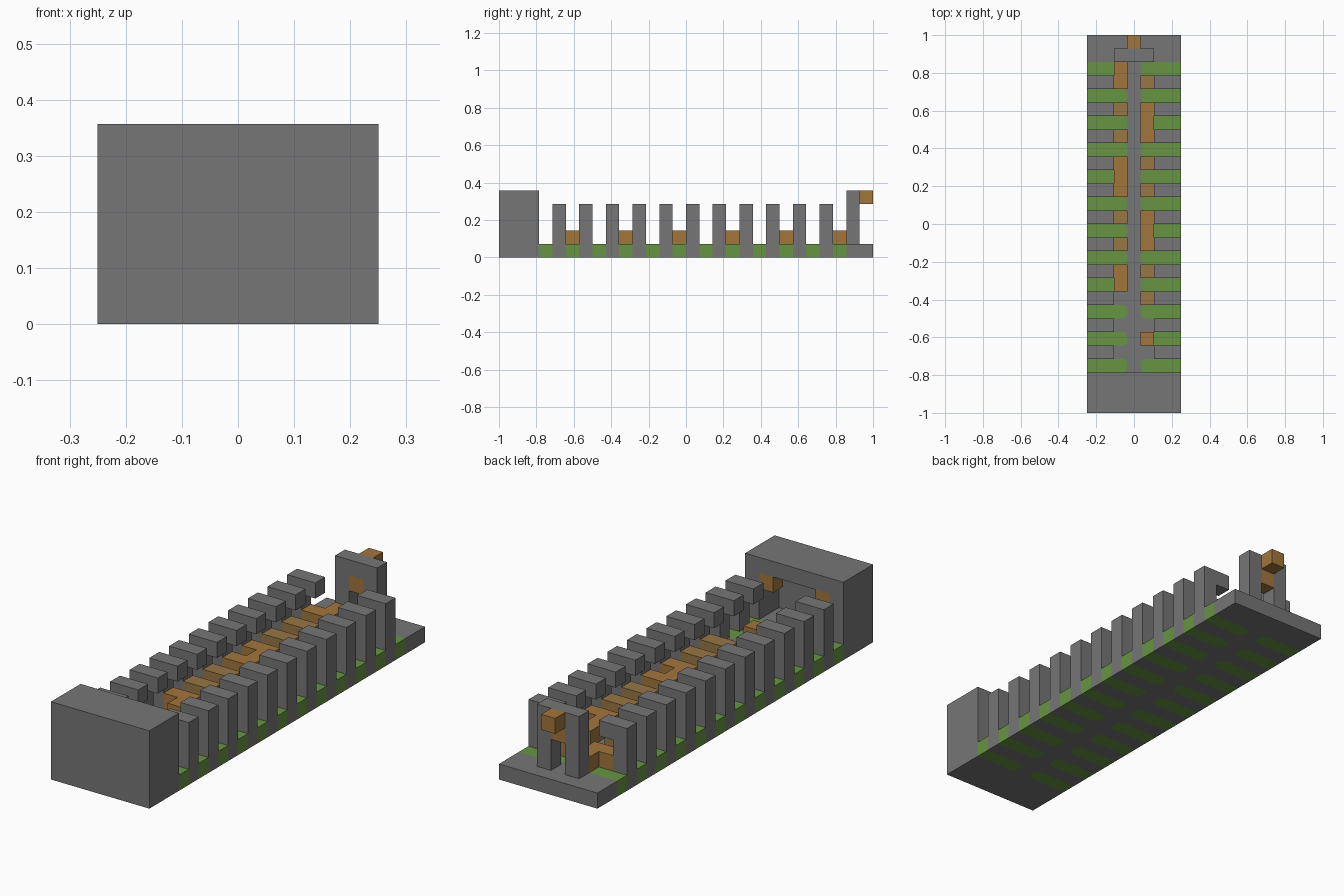
import bpy
import bmesh

U = 2 / 28        # one building block
LENGTH = 28

cube = bpy.data.objects.get("Cube")
if cube:
    bpy.data.objects.remove(cube, do_unlink=True)


def material(name, rgb):
    m = bpy.data.materials.new(name)
    m.use_nodes = True
    m.diffuse_color = (*rgb, 1)
    m.node_tree.nodes["Principled BSDF"].inputs["Base Color"].default_value = (*rgb, 1)
    return m


GREY = material("stone grey", (0.18, 0.18, 0.18))
GREEN = material("moss green", (0.135, 0.30, 0.055))
ORANGE = material("ochre", (0.36, 0.18, 0.045))
BROWN = material("dull ochre", (0.31, 0.18, 0.06))


def add_box(bm, x, y, z):
    """Add a box from (low, high) ranges in block units."""
    corners = [bm.verts.new((a * U, (b - LENGTH / 2) * U, c * U))
               for c in z for b in y for a in x]
    for ids in ((0, 2, 3, 1), (4, 5, 7, 6), (0, 1, 5, 4),
                (2, 6, 7, 3), (0, 4, 6, 2), (1, 3, 7, 5)):
        bm.faces.new([corners[i] for i in ids])
    return corners


def finish(bm, name, mat):
    bmesh.ops.recalc_face_normals(bm, faces=bm.faces)
    mesh = bpy.data.meshes.new(name)
    bm.to_mesh(mesh)
    bm.free()
    mesh.materials.append(mat)
    obj = bpy.data.objects.new(name, mesh)
    bpy.context.collection.objects.link(obj)
    return obj


def boxes(name, mat, parts):
    bm = bmesh.new()
    for part in parts:
        add_box(bm, *part)
    return finish(bm, name, mat)


def span(side, inner, outer):
    return tuple(sorted((side * inner, side * outer)))


def strips(name, outer, z):
    """Strips across the floor with rounded inner ends."""
    bm = bmesh.new()
    for row in range(3, 26, 2):
        for side in (-1, 1):
            add_box(bm, span(side, 0.5, outer), (row, row + 1), z)
    inner = [e for e in bm.edges
             if abs(e.verts[0].co.z - e.verts[1].co.z) > U / 2
             and abs(e.verts[0].co.x) < U]
    bmesh.ops.bevel(bm, geom=inner, offset=0.35 * U, segments=4,
                    profile=0.5, affect='EDGES')
    return finish(bm, name, GREEN)


# Floor with slots, filled by the green strips
floor = boxes("floor", GREY, [((-3.5, 3.5), (3, LENGTH), (0, 1))])
cutter = strips("slot_cutter", 4, (-1, 2))
cutter.hide_render = True
mod = floor.modifiers.new("slots", 'BOOLEAN')
mod.operation = 'DIFFERENCE'
mod.solver = 'EXACT'
mod.object = cutter
bpy.context.view_layer.objects.active = floor
bpy.ops.object.modifier_apply(modifier=mod.name)
bpy.data.objects.remove(cutter, do_unlink=True)
strips("green_strips", 3.5, (0, 1))

# Front housing, open towards the back
boxes("front_housing", GREY, [
    ((-3.5, 3.5), (0, 1), (0, 5)),
    ((-3.5, 3.5), (1, 3), (0, 1)),
    ((-3.5, 3.5), (1, 3), (4, 5)),
    ((-3.5, -2.5), (1, 3), (1, 4)),
    ((2.5, 3.5), (1, 3), (1, 4)),
])
boxes("housing_blocks", ORANGE,
      [(span(s, 1.5, 2.5), (2, 3), (3, 4)) for s in (-1, 1)])

# Hooked ribs along both sides
ribs = []
for row in range(4, 25, 2):
    for side in (-1, 1):
        ribs.append((span(side, 2.5, 3.5), (row, row + 1), (1, 4)))
        ribs.append((span(side, 1.5, 2.5), (row, row + 1), (3, 4)))
boxes("ribs", GREY, ribs)

# Alternating ochre runs, with arms reaching under the hooks
runs, relays = [], []
side = 1
for row in range(5, 26, 4):
    runs.append((span(side, 0.5, 1.5), (row, row + 1), (1, 2)))
    for arm in (row - 1, row + 1):
        if 10 <= arm <= 24:
            runs.append((span(side, 0.5, 2.5), (arm, arm + 1), (1, 2)))
        if 8 <= arm <= 24 and row > 5:
            relays.append((span(-side, 0.5, 2.5), (arm, arm + 1), (1, 2)))
    side = -side
boxes("ochre_runs", ORANGE, runs)
boxes("ochre_relays", BROWN, relays)

# Portal at the back
boxes("back_portal", GREY, [
    ((-1.5, -0.5), (26, 27), (1, 5)),
    ((0.5, 1.5), (26, 27), (1, 5)),
    ((-0.5, 0.5), (26, 27), (4, 5)),
])
boxes("portal_blocks", ORANGE, [
    ((-0.5, 0.5), (26, 27), (3, 4)),
    ((-0.5, 0.5), (27, 28), (4, 5)),
])
